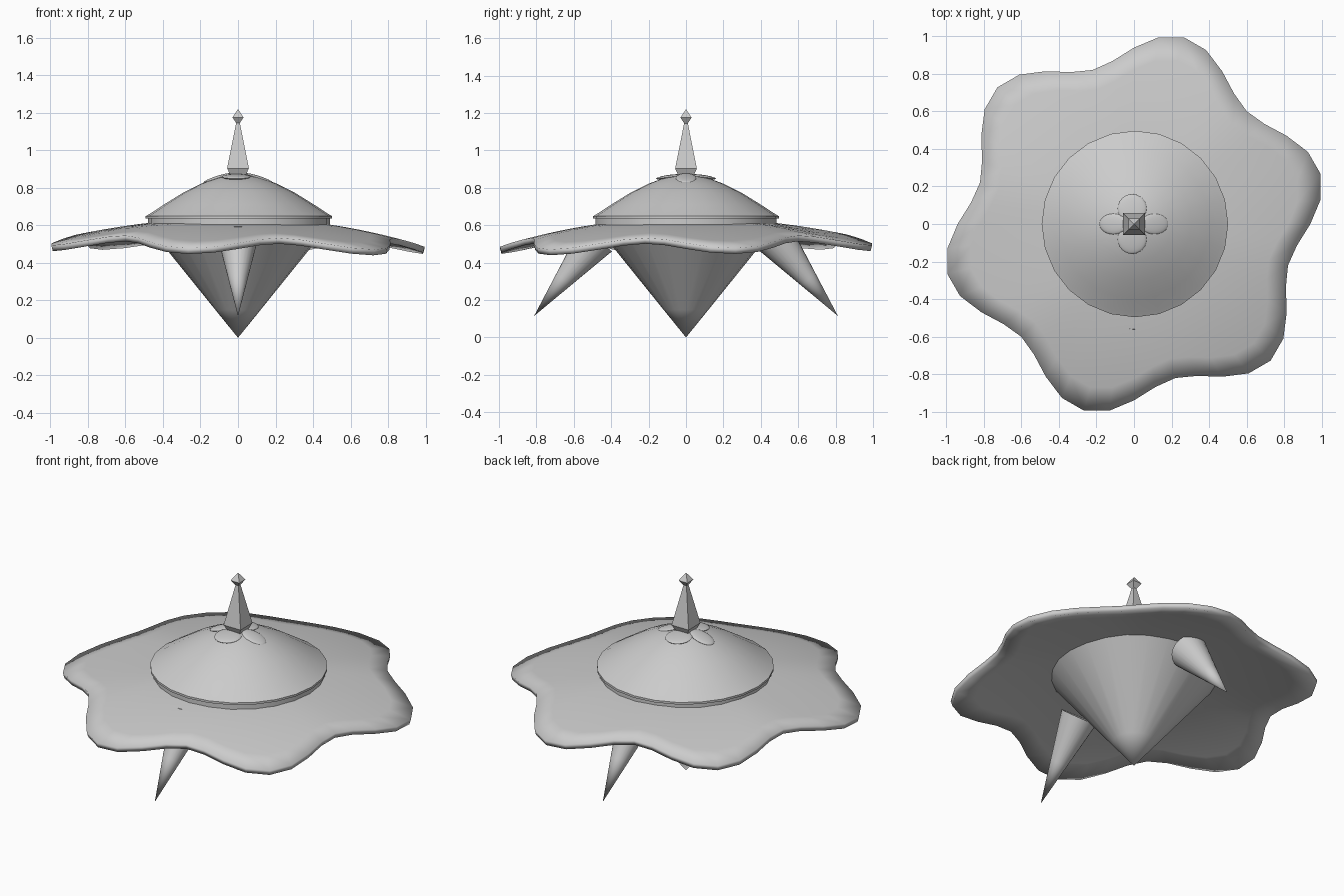
import bpy, bmesh
from math import cos, sin, pi, radians
from mathutils import Vector

if "Cube" in bpy.data.objects:
    bpy.data.objects.remove(bpy.data.objects["Cube"])


def finish(bm, name, smooth=None):
    bmesh.ops.recalc_face_normals(bm, faces=bm.faces)
    me = bpy.data.meshes.new(name)
    bm.to_mesh(me)
    bm.free()
    ob = bpy.data.objects.new(name, me)
    bpy.context.collection.objects.link(ob)
    bpy.ops.object.select_all(action='DESELECT')
    ob.select_set(True)
    bpy.context.view_layer.objects.active = ob
    if smooth:
        bpy.ops.object.shade_smooth_by_angle(angle=radians(smooth))
    return ob


def lathe(name, profile, sides, turn=0.0, smooth=None):
    """Revolve (radius, z) points listed from bottom to top; radius 0 makes a tip."""
    bm = bmesh.new()
    rings = []
    for r, z in profile:
        if r == 0:
            rings.append([bm.verts.new((0, 0, z))])
        else:
            rings.append([bm.verts.new((r * cos(turn + 2 * pi * i / sides),
                                        r * sin(turn + 2 * pi * i / sides), z))
                          for i in range(sides)])
    for a, b in zip(rings, rings[1:]):
        for i in range(sides):
            j = (i + 1) % sides
            quad = [a[i % len(a)], a[j % len(a)], b[j % len(b)], b[i % len(b)]]
            bm.faces.new(list(dict.fromkeys(quad)))
    for ring in (rings[0], rings[-1]):
        if len(ring) > 1:
            bm.faces.new(ring)
    return finish(bm, name, smooth)


# wavy six-lobed brim
def brim_point(t, a):
    lobe = cos(6 * (a - radians(15)))
    r = t * (0.94 + 0.09 * lobe)
    z = 0.64 - t * t * (0.125 + 0.03 * lobe - 0.015 * cos(a - radians(135)))
    return (r * cos(a), r * sin(a), z)


bm = bmesh.new()
N = 48
centre = bm.verts.new((0, 0, 0.64))
rings = [[bm.verts.new(brim_point(k / 8, 2 * pi * i / N)) for i in range(N)]
         for k in range(1, 9)]
for i in range(N):
    j = (i + 1) % N
    bm.faces.new((centre, rings[0][i], rings[0][j]))
    for a, b in zip(rings, rings[1:]):
        bm.faces.new((a[i], b[i], b[j], a[j]))
brim = finish(bm, "brim", 40)
if brim.data.polygons[0].normal.z < 0:
    brim.data.flip_normals()
solid = brim.modifiers.new("thickness", 'SOLIDIFY')
solid.thickness = 0.032
solid.offset = -1

# low dome with a small lip
dome = lathe("dome", [(0.485, 0.595), (0.485, 0.635), (0.497, 0.635), (0.497, 0.648),
                      (0.47, 0.664), (0.4, 0.71), (0.3, 0.772), (0.2, 0.822),
                      (0.12, 0.852), (0.05, 0.867), (0, 0.87)], 24, smooth=35)
dome.location.x = 0.005

# hanging cone under the brim
lathe("lower_cone", [(0, 0.0), (0.12, 0.148), (0.475, 0.588)], 24, smooth=35)

# two slanted horns, front and back
for side, label in ((-1, "front"), (1, "back")):
    horn = lathe(label + "_horn", [(0, 0), (0.05, 0.25), (0.106, 0.53)], 24, smooth=35)
    axis = Vector((0, -side * cos(radians(51)), sin(radians(51))))
    horn.rotation_euler = axis.to_track_quat('Z', 'Y').to_euler()
    horn.location = (0, side * 0.812, 0.115)


# four petals around the finial
def petal(name, loc, size, tilt):
    bm = bmesh.new()
    bmesh.ops.create_uvsphere(bm, u_segments=24, v_segments=12, radius=1)
    bmesh.ops.scale(bm, vec=size, verts=bm.verts)
    ob = finish(bm, name, 60)
    ob.location = loc
    ob.rotation_euler = tilt


for s, label in ((-1, "front"), (1, "back")):
    petal(label + "_petal", (-0.01, s * 0.083, 0.858), (0.077, 0.077, 0.012),
          (-s * radians(7), 0, 0))
for s, label in ((-1, "left"), (1, "right")):
    petal(label + "_petal", (s * 0.11, 0, 0.851), (0.078, 0.055, 0.012),
          (0, s * radians(18), 0))

# four-sided finial and its diamond tip
q = 2 ** 0.5
lathe("finial", [(0.035 * q, 0.855), (0.058 * q, 0.903), (0.008 * q, 1.155)], 4, pi / 4)
lathe("finial_tip", [(0, 1.13), (0.03 * q, 1.175), (0, 1.22)], 4, pi / 4)
